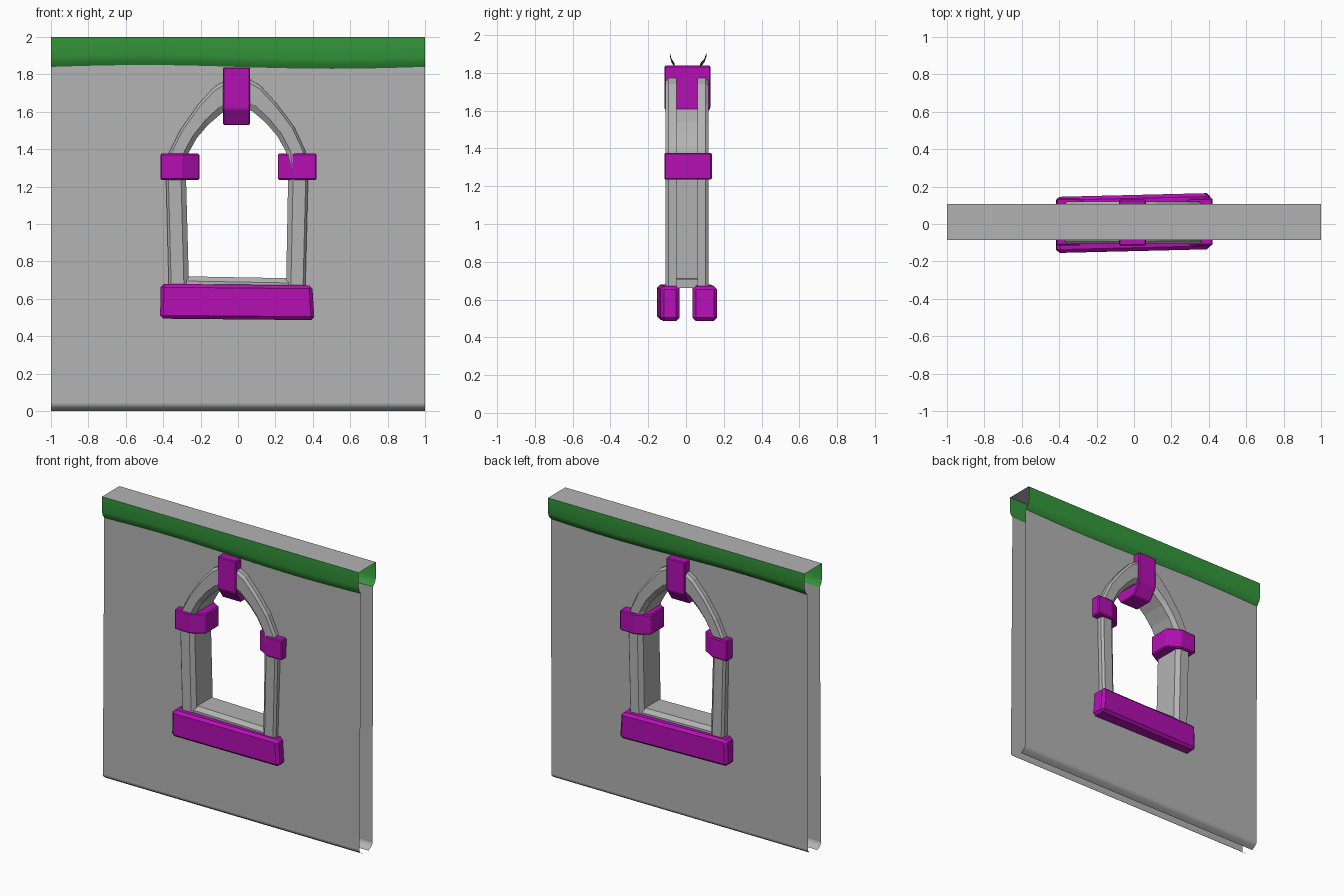
import bpy, bmesh, math
from mathutils import Vector

cube = bpy.data.objects.get("Cube")
if cube:
    bpy.data.objects.remove(cube, do_unlink=True)


def material(name, rgb):
    m = bpy.data.materials.new(name)
    m.use_nodes = True
    m.diffuse_color = (*rgb, 1)
    m.node_tree.nodes["Principled BSDF"].inputs["Base Color"].default_value = (*rgb, 1)
    return m


GREY = material("stone grey", (0.45, 0.45, 0.45))
GREEN = material("band green", (0.035, 0.32, 0.045))
PURPLE = material("trim purple", (0.46, 0.005, 0.46))


def finish(name, bm, mat, bevel=0, smooth=None):
    me = bpy.data.meshes.new(name)
    bm.to_mesh(me)
    bm.free()
    ob = bpy.data.objects.new(name, me)
    bpy.context.collection.objects.link(ob)
    me.materials.append(mat)
    if bevel:
        mod = ob.modifiers.new("bevel", "BEVEL")
        mod.width, mod.segments = bevel, 1
    if smooth:
        bpy.ops.object.select_all(action="DESELECT")
        ob.select_set(True)
        bpy.context.view_layer.objects.active = ob
        bpy.ops.object.shade_smooth_by_angle(angle=math.radians(smooth))
    return ob


def loft(rows, closed=False, flip=False):
    """Skin a list of equally long point rows; closed also caps the ends."""
    bm = bmesh.new()
    vs = [[bm.verts.new(p) for p in row] for row in rows]
    for a, b in zip(vs, vs[1:]):
        n = len(a)
        for i in range(n if closed else n - 1):
            j = (i + 1) % n
            bm.faces.new((a[i], a[j], b[j], b[i]))
    if closed:
        bm.faces.new(vs[0])
        bm.faces.new(vs[-1])
        bmesh.ops.recalc_face_normals(bm, faces=bm.faces)
    elif flip:
        bmesh.ops.reverse_faces(bm, faces=bm.faces)
    return bm


# Window outline: matching outer and inner points, left foot over the arch to right foot
outer = [(-.37, .66), (-.385, 1.25), (-.37, 1.38), (-.31, 1.5), (-.22, 1.63), (-.13, 1.73),
         (0, 1.81), (.12, 1.74), (.21, 1.64), (.3, 1.52), (.36, 1.39), (.375, 1.25), (.36, .66)]
inner = [(-.262, .66), (-.278, 1.25), (-.265, 1.38), (-.22, 1.46), (-.16, 1.53), (-.09, 1.59),
         (0, 1.64), (.08, 1.6), (.15, 1.54), (.21, 1.47), (.255, 1.39), (.268, 1.25), (.257, .66)]


def between(t):
    return [Vector(o).lerp(Vector(i), t) for o, i in zip(outer, inner)]


# Frame: section from the front wall, round the reveal, to the back wall
section = [(0, -.05), (0, -.092), (.12, -.108), (.75, -.108), (1, -.085),
           (1, .095), (.75, .12), (.12, .12), (0, .104), (0, .06)]
rows = [[(p.x, y, p.y) for p in between(t)] for t, y in section]
finish("window_frame", loft(rows, flip=True), GREY)

# Wall skins, open at the sides, with the window cut out
STEPS = 24
xs = [-1 + 2 * i / STEPS for i in range(STEPS + 1)]
TOP, LIP = 1.84, .05


def wave(x):
    return -.01 * math.sin(math.pi * x)


def wall_skin(name, y_top, y_low, y_tip, side):
    bm = bmesh.new()
    hole = [(p.x, p.y) for p in between(.3)]
    hole[0], hole[-1] = (hole[0][0], .6), (hole[-1][0], .6)
    rim = [(-1, LIP), (1, LIP)] + [(x, TOP + wave(x)) for x in reversed(xs)]
    edges = []
    for loop in (rim, hole):
        vs = [bm.verts.new((x, y_low + (y_top - y_low) * (z - LIP) / (TOP - LIP), z))
              for x, z in loop]
        edges += [bm.edges.new((vs[i - 1], vs[i])) for i in range(len(vs))]
    bmesh.ops.triangle_fill(bm, use_beauty=True, edges=edges, normal=(0, side, 0))
    flipped = [f for f in bm.faces if f.normal.y * side < 0]
    bmesh.ops.reverse_faces(bm, faces=flipped)
    finish(name, bm, GREY)
    # Curled bottom edge
    curl = [(y_low, LIP), (y_low + side * .002, .035), (y_low - side * .012, .018), (y_tip, 0)]
    rows = [[(x, y, z) for x in (-1, 1)] for y, z in curl]
    finish(name + "_bottom_lip", loft(rows, flip=side < 0), GREY, smooth=60)


wall_skin("front_wall", -.06, -.075, -.035, -1)
wall_skin("back_wall", .075, .068, .025, 1)


# Green band with its lower edge tucked in to the wall
def band(name, y_out, y_in, side):
    mid = (y_out * 2 + y_in) / 3
    rows = []
    for y, z, w in ((y_out, 2, 0), (y_out, 1.895, 1), (mid, 1.865, 1), (y_in, TOP, 1)):
        rows.append([(x, y, z + w * wave(x)) for x in xs])
    finish(name, loft(rows, flip=side > 0), GREEN, smooth=50)


band("front_band", -.085, -.06, -1)
band("back_band", .108, .075, 1)
finish("wall_top", loft([[(x, y, 2) for x in (-1, 1)] for y in (-.085, .108)]), GREY)

# Keystone with slanted undersides
profile = [(-.115, 1.838), (-.115, 1.615), (-.06, 1.53), (.075, 1.53), (.13, 1.615), (.13, 1.838)]
finish("keystone", loft([[(x, y, z) for y, z in profile] for x in (-.08, .064)], True),
       PURPLE, bevel=.006)

# Capitals with chamfered inner corners
plan = [(.418, -.115), (.3, -.115), (.21, -.065), (.21, .085), (.3, .138), (.418, .138)]
for name, s in (("left_capital", 1), ("right_capital", -1)):
    rows = [[(s * x + .003, y, z) for x, y in plan] for z in (1.235, 1.377)]
    finish(name, loft(rows, True), PURPLE, bevel=.007)

# Outer sill blocks, slightly skewed
for name, y_out, y_in in (("front_sill", -.145, -.035), ("back_sill", .155, .035)):
    rows = []
    for x, out, drop in ((-1, -.01, 0), (1, .01, .008)):
        y = y_out + out
        rows.append([(x * .405 - .008, y, .68 - drop), (x * .405 - .008, y_in, .68 - drop),
                     (x * .413 - .004, y_in, .494 - drop), (x * .413 - .004, y, .494 - drop)])
    finish(name, loft(rows, True), PURPLE, bevel=.018)

# Inner sill bar
bar = [(-.1, .665), (-.1, .69), (-.075, .715), (.085, .715), (.11, .69), (.11, .665)]
rows = [[(x, y, z + dz) for y, z in bar] for x, dz in ((-.275, .005), (.27, -.005))]
finish("inner_sill", loft(rows, True), GREY)
